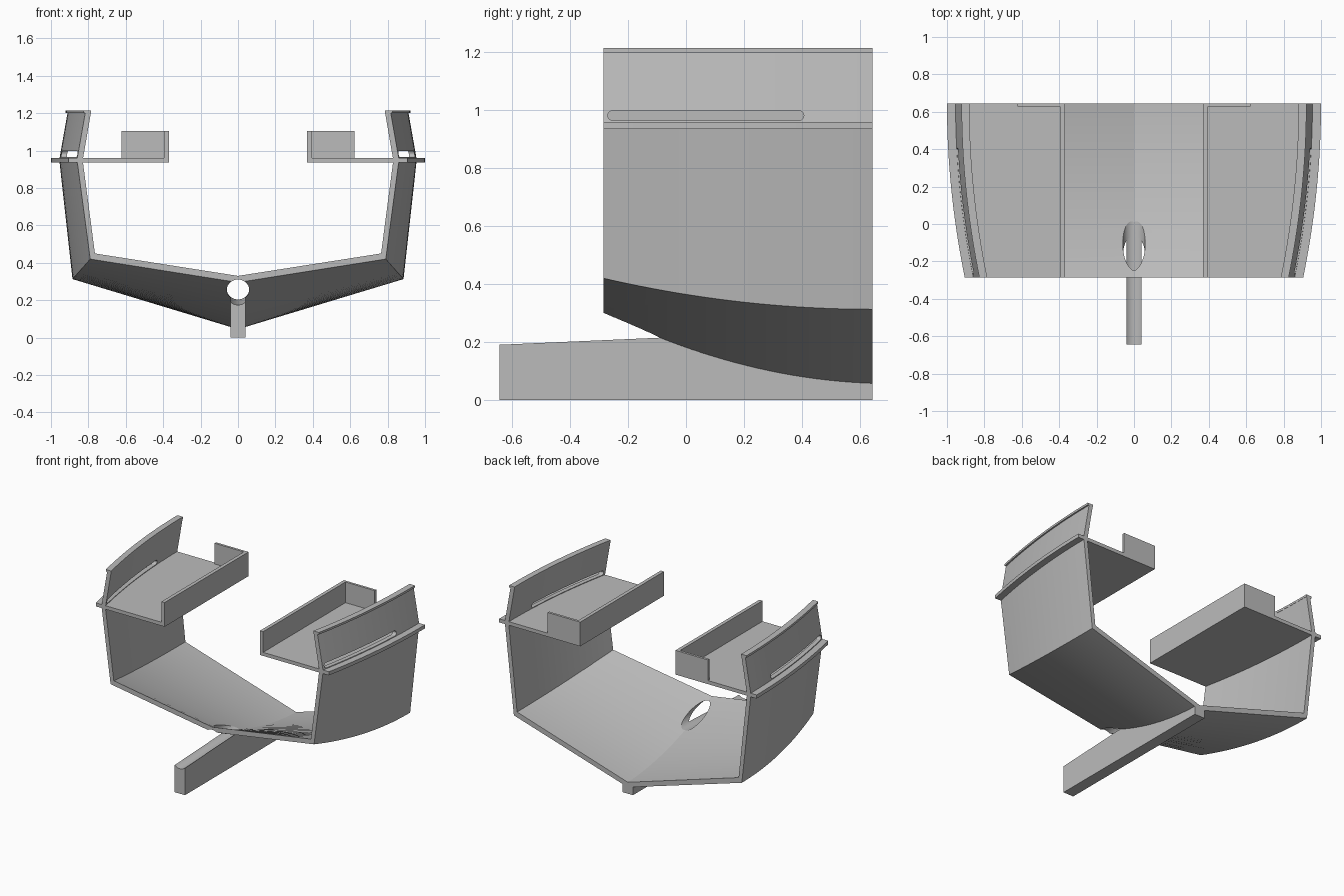
import bpy, bmesh, math
from mathutils import Matrix, Vector

if "Cube" in bpy.data.objects:
    bpy.data.objects.remove(bpy.data.objects["Cube"], do_unlink=True)

FRONT, BACK, STATIONS = -0.285, 0.645, 24

grey = bpy.data.materials.new("plain grey")
grey.use_nodes = True
COLOUR = (0.5, 0.5, 0.5, 1)
grey.diffuse_color = COLOUR
next(n for n in grey.node_tree.nodes if n.type == 'BSDF_PRINCIPLED').inputs["Base Color"].default_value = COLOUR


def make(name, bm):
    bmesh.ops.recalc_face_normals(bm, faces=bm.faces)
    mesh = bpy.data.meshes.new(name)
    bm.to_mesh(mesh)
    bm.free()
    mesh.materials.append(grey)
    obj = bpy.data.objects.new(name, mesh)
    bpy.context.collection.objects.link(obj)
    return obj


def loft(name, rings):
    """Skin closed rings of points and cap both ends."""
    bm = bmesh.new()
    loops = [[bm.verts.new(p) for p in ring] for ring in rings]
    n = len(loops[0])
    for a, b in zip(loops, loops[1:]):
        for i in range(n):
            j = (i + 1) % n
            bm.faces.new((a[i], a[j], b[j], b[i]))
    bm.faces.new(loops[0])
    bm.faces.new(loops[-1])
    return make(name, bm)


def box(name, x0, x1, y0, y1, z0, z1):
    rect = ((x0, z0), (x1, z0), (x1, z1), (x0, z1))
    return loft(name, [[(x, y, z) for x, z in rect] for y in (y0, y1)])


def activate(obj):
    bpy.ops.object.select_all(action='DESELECT')
    obj.select_set(True)
    bpy.context.view_layer.objects.active = obj


def cut(obj, cutter):
    mod = obj.modifiers.new("cut", 'BOOLEAN')
    mod.operation, mod.solver, mod.object = 'DIFFERENCE', 'EXACT', cutter
    activate(obj)
    bpy.ops.object.modifier_apply(modifier=mod.name)


def smooth(obj):
    activate(obj)
    bpy.ops.object.shade_smooth_by_angle(angle=math.radians(15))


# Lengthwise curves of the hull
def sweep(y):
    t = (y - FRONT) / (BACK - FRONT)
    return 1 - (1 - t) ** 2


def flare(y):
    return 0.095 * sweep(y)


def keel(y):
    t = (y - FRONT) / (BACK - FRONT)
    return 0.295 - 0.25 * (0.87 * sweep(y) + 0.13 * t)


def chine(y):
    return 0.42 - 0.107 * sweep(y)


def shaft(y):
    return 0.235 + 0.044 * (y - FRONT + 0.36)


def stations(profile):
    ys = [FRONT + (BACK - FRONT) * i / STATIONS for i in range(STATIONS + 1)]
    return [[(x, y, z) for x, z in profile(y)] for y in ys]


# V-bottomed shell, open at both ends
def hull_profile(y):
    f, c, k = flare(y), chine(y), keel(y)
    outer = [(0.86 + f, 0.945), (0.79 + f, c)]
    inner = [(0.765 + f, c + 0.03), (0.83 + f, 0.945)]
    flip = lambda pts: [(-x, z) for x, z in reversed(pts)]
    return outer + [(0, k)] + flip(outer) + flip(inner) + [(0, k + 0.035)] + inner


hull = loft("hull_shell", stations(hull_profile))

# Skeg under the keel, its top following the hull
ys = [-0.645] + [-0.4 + (BACK + 0.4) * i / 30 for i in range(31)]
tops = [shaft(y) if y < FRONT else min(shaft(y), keel(y) + 0.02) for y in ys]
skeg = loft("skeg", [[(-0.04, y, 0), (0.04, y, 0), (0.04, y, z), (-0.04, y, z)]
                     for y, z in zip(ys, tops)])

# Shaft tunnel through hull and skeg
bm = bmesh.new()
bmesh.ops.create_cone(bm, cap_ends=True, segments=48, radius1=0.06, radius2=0.06, depth=1.2)
bmesh.ops.transform(bm, verts=bm.verts, matrix=Matrix.Translation((0, -0.3, shaft(-0.3)))
                    @ Matrix.Rotation(math.atan(0.044) - math.pi / 2, 4, 'X'))
tunnel = make("tunnel_cutter", bm)
tunnel.hide_render = True
for part in (hull, skeg):
    cut(part, tunnel)
    smooth(part)
bpy.data.objects.remove(tunnel, do_unlink=True)

for side, s in (("left", 1), ("right", -1)):
    def strip(name, profile):
        return loft(f"{side}_{name}", stations(lambda y: [(s * x, z) for x, z in profile(flare(y))]))

    # Side deck with rubbing rail
    smooth(strip("side_deck", lambda f: [(0.37, 0.935), (0.905 + f, 0.935),
                                         (0.905 + f, 0.96), (0.37, 0.96)]))

    # Leaning bulwark with a thin cap
    bulwark = strip("bulwark", lambda f: [(0.83 + f, 0.95), (0.861 + f, 0.95),
                                          (0.815 + f, 1.21), (0.785 + f, 1.21)])
    smooth(strip("bulwark_cap", lambda f: [(0.785 + f, 1.2), (0.827 + f, 1.2),
                                           (0.827 + f, 1.215), (0.785 + f, 1.215)]))

    # Rounded drain slot through the bulwark
    r, outline = 0.017, []
    for centre, start in ((0.39, -90), (-0.253, 90)):
        for i in range(9):
            a = math.radians(start + i * 22.5)
            outline.append((centre + r * math.cos(a), 0.982 + r * math.sin(a)))
    slot = loft("slot_cutter", [[(s * x, y, z) for y, z in outline] for x in (0.7, 1.1)])
    slot.hide_render = True
    cut(bulwark, slot)
    smooth(bulwark)
    bpy.data.objects.remove(slot, do_unlink=True)

    # Upright coaming along the inner edge and across the back
    box(f"{side}_coaming", *sorted((s * 0.37, s * 0.395)), FRONT, BACK, 0.935, 1.105)
    box(f"{side}_coaming_end", *sorted((s * 0.38, s * 0.622)), BACK - 0.017, BACK, 0.94, 1.105)
